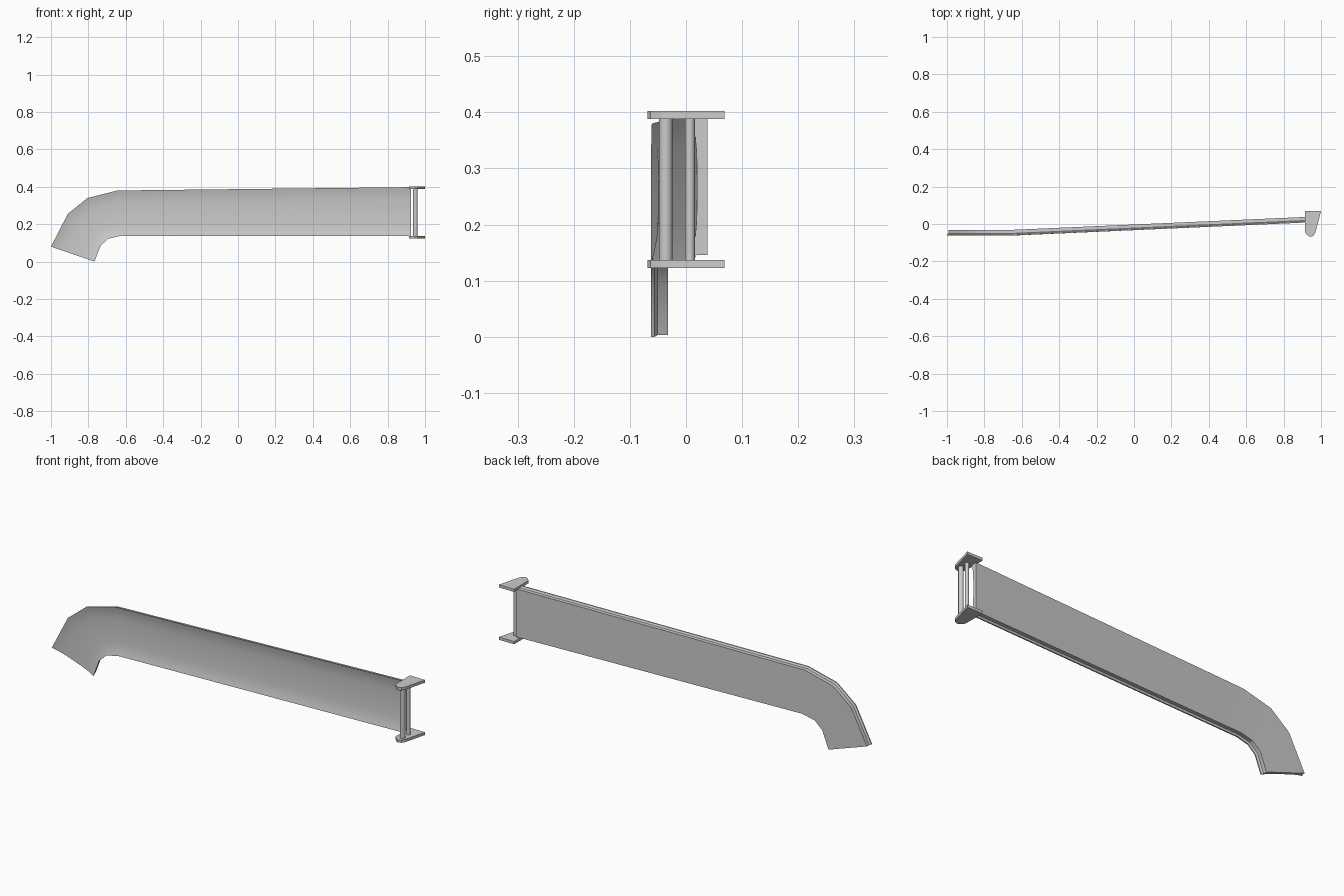
import bpy, bmesh
from mathutils import Vector

if "Cube" in bpy.data.objects:
    bpy.data.objects.remove(bpy.data.objects["Cube"])


def make_object(name, bm, angle=None):
    bmesh.ops.recalc_face_normals(bm, faces=bm.faces[:])
    mesh = bpy.data.meshes.new(name)
    bm.to_mesh(mesh)
    bm.free()
    ob = bpy.data.objects.new(name, mesh)
    bpy.context.collection.objects.link(ob)
    if angle:
        bpy.ops.object.select_all(action='DESELECT')
        ob.select_set(True)
        bpy.context.view_layer.objects.active = ob
        bpy.ops.object.shade_smooth_by_angle(angle=angle)
    return ob


# Blade stations: top (x, z), bottom (x, z), front y
stations = [
    ((-1.0, 0.08), (-0.767, 0.0), -0.062),
    ((-0.91, 0.255), (-0.735, 0.085), -0.062),
    ((-0.805, 0.34), (-0.695, 0.122), -0.062),
    ((-0.645, 0.38), (-0.63, 0.137), -0.061),
    ((0.925, 0.398), (0.925, 0.137), 0.008),
]
# Dished front face: fraction of height, depth
dish = [(0, 0), (0.08, 0.005), (0.16, 0.0085), (0.27, 0.011), (0.5, 0.012),
        (0.73, 0.011), (0.84, 0.0085), (0.92, 0.005), (1, 0)]
# Stepped rim: inset from the edge, depth
rim = [(0, 0.006), (0.009, 0.011), (0.009, 0.030)]

bm = bmesh.new()
rings = []
for (tx, tz), (bx, bz), y in stations:
    top, bot = Vector((tx, y, tz)), Vector((bx, y, bz))
    length = (bot - top).length
    section = dish + [(1 - i / length, d) for i, d in rim]
    section += [(i / length, d) for i, d in reversed(rim)]
    rings.append([bm.verts.new(top.lerp(bot, t) + Vector((0, d, 0)))
                  for t, d in section])
for a, b in zip(rings, rings[1:]):
    n = len(a)
    for i in range(n):
        bm.faces.new((a[i], a[(i + 1) % n], b[(i + 1) % n], b[i]))
bm.faces.new(rings[0])
bm.faces.new(rings[-1])
make_object("blade", bm, 0.5)

# End plates, top and bottom
outline = [(0.915, 0.069), (1.0, 0.069), (0.97, -0.045), (0.959, -0.063),
           (0.945, -0.069), (0.93, -0.063), (0.915, -0.045)]
for name, z in (("lower_end_plate", 0.123), ("upper_end_plate", 0.388)):
    bm = bmesh.new()
    face = bm.faces.new([bm.verts.new((x, y, z)) for x, y in outline])
    grown = bmesh.ops.extrude_face_region(bm, geom=[face])["geom"]
    bmesh.ops.translate(bm, vec=(0, 0, 0.014),
                        verts=[v for v in grown if isinstance(v, bmesh.types.BMVert)])
    make_object(name, bm)

# Posts joining the plates
for name, x, y, r in (("front_post", 0.948, -0.036, 0.012),
                      ("rear_post", 0.95, 0.007, 0.009)):
    bm = bmesh.new()
    bmesh.ops.create_cone(bm, cap_ends=True, segments=16, radius1=r, radius2=r, depth=0.255)
    bmesh.ops.translate(bm, vec=(x, y, 0.2625), verts=bm.verts[:])
    make_object(name, bm, 0.6)
